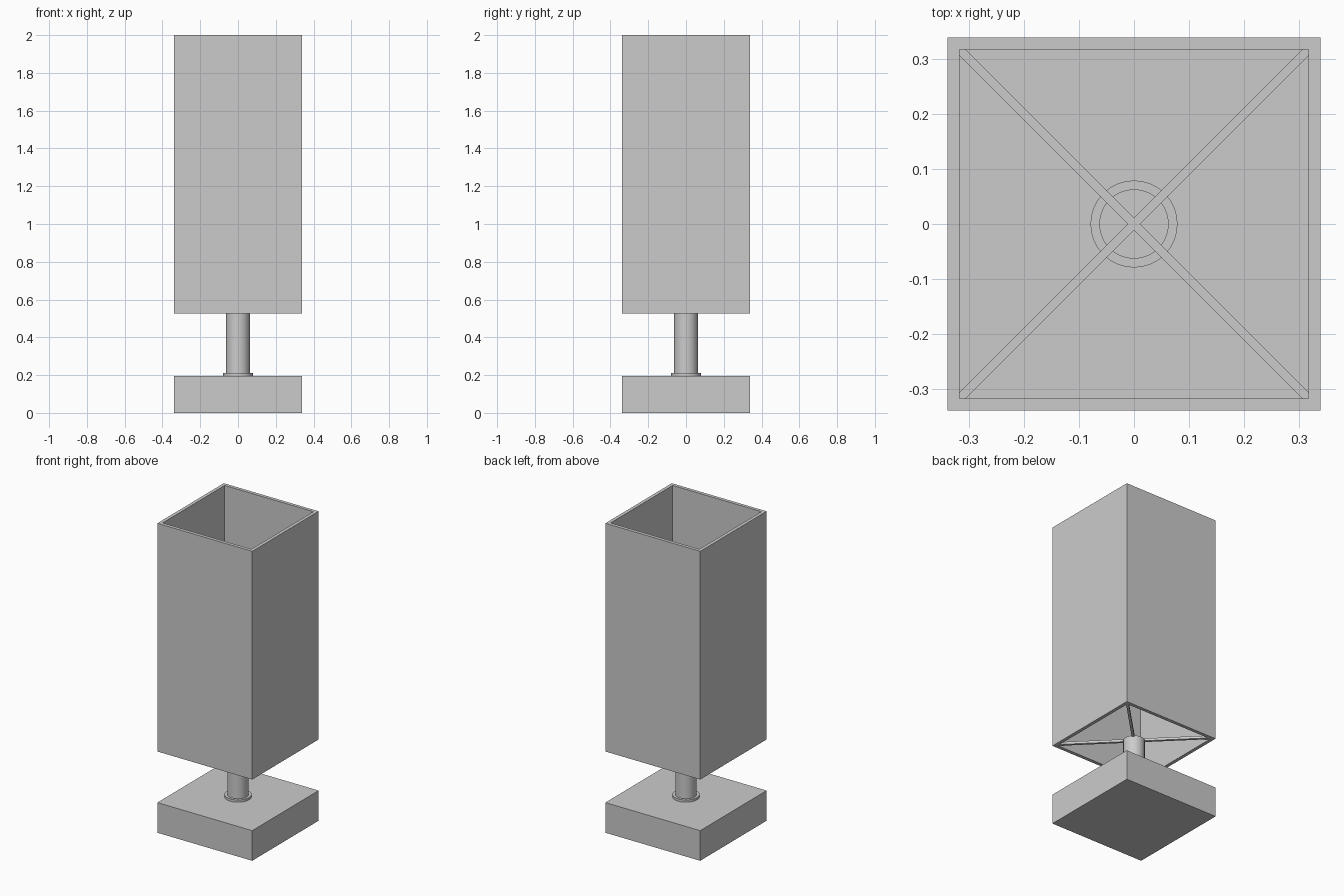
import bpy
import math

if "Cube" in bpy.data.objects:
    bpy.data.objects.remove(bpy.data.objects["Cube"])

gray = bpy.data.materials.new("plain gray")
gray.diffuse_color = (0.6, 0.6, 0.6, 1)
gray.use_nodes = True
gray.node_tree.nodes["Principled BSDF"].inputs["Base Color"].default_value = gray.diffuse_color

HALF = 0.339      # half width of base and shade
INNER = 0.317     # half width of shade opening
SHADE_Z, TOP_Z = 0.525, 2.0


def finish(obj, name):
    obj.name = name
    obj.data.materials.append(gray)
    return obj


def box(name, size, z0, turn=0):
    """Box centred on the axis with its underside at z0."""
    bpy.ops.mesh.primitive_cube_add(size=1, location=(0, 0, z0 + size[2] / 2), rotation=(0, 0, turn))
    bpy.context.object.scale = size
    bpy.ops.object.transform_apply(location=False, rotation=False, scale=True)
    return finish(bpy.context.object, name)


def cylinder(name, radius, z0, z1):
    bpy.ops.mesh.primitive_cylinder_add(vertices=48, radius=radius, depth=z1 - z0,
                                        location=(0, 0, (z0 + z1) / 2))
    bpy.ops.object.shade_smooth_by_angle(angle=math.radians(30))
    return finish(bpy.context.object, name)


# Base block, collar and post
box("base", (2 * HALF, 2 * HALF, 0.195), 0)
cylinder("collar", 0.079, 0.195, 0.21)
cylinder("post", 0.063, 0.195, 0.535)

# Open square shade: outer and inner rings joined into four walls with rims
corners = [(-1, -1), (1, -1), (1, 1), (-1, 1)]
verts = [(sx * h, sy * h, z) for h, z in
         ((HALF, SHADE_Z), (HALF, TOP_Z), (INNER, TOP_Z), (INNER, SHADE_Z)) for sx, sy in corners]
faces = [(r * 4 + i, r * 4 + (i + 1) % 4, (r + 1) % 4 * 4 + (i + 1) % 4, (r + 1) % 4 * 4 + i)
         for r in range(4) for i in range(4)]
mesh = bpy.data.meshes.new("shade")
mesh.from_pydata(verts, [], faces)
shade = bpy.data.objects.new("shade", mesh)
bpy.context.collection.objects.link(shade)
finish(shade, "shade")

# Diagonal struts carrying the shade on the post
for name, angle in (("strut_a", 45), ("strut_b", -45)):
    box(name, (2 * INNER * math.sqrt(2), 0.016, 0.016), SHADE_Z + 0.003, math.radians(angle))
